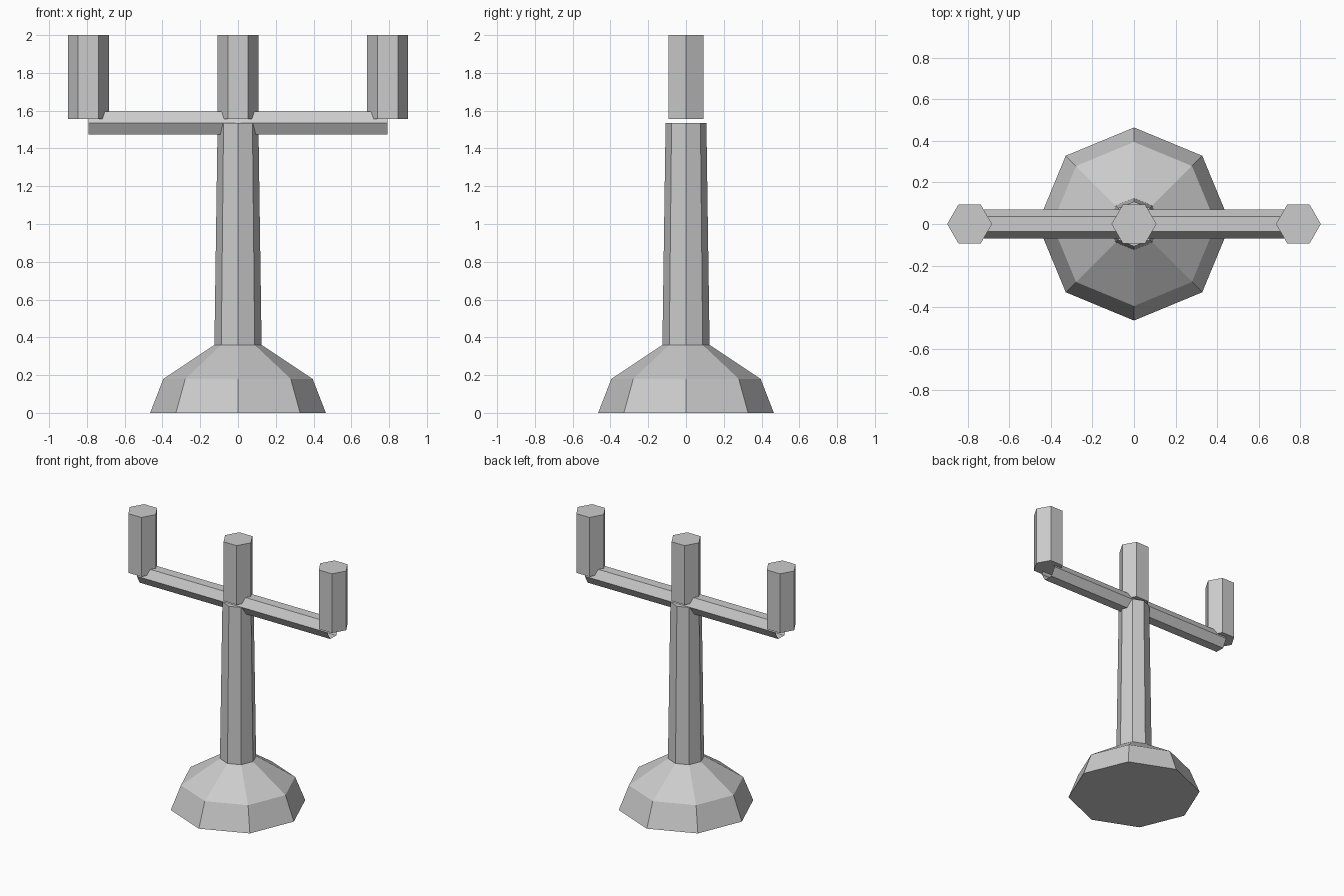
import bpy
import bmesh
from math import cos, sin, tau
from mathutils import Matrix

cube = bpy.data.objects.get("Cube")
if cube:
    bpy.data.objects.remove(cube, do_unlink=True)

GREY = (0.6, 0.6, 0.6, 1)
grey = bpy.data.materials.new("plain grey")
grey.use_nodes = True
grey.diffuse_color = GREY
grey.node_tree.nodes["Principled BSDF"].inputs["Base Color"].default_value = GREY


def lathe(name, sides, profile, bottom=True, top=True, matrix=Matrix()):
    """Flat-sided solid around z from (radius, z) pairs, first corner on +x."""
    bm = bmesh.new()
    rings = [[bm.verts.new((r * cos(tau * i / sides), r * sin(tau * i / sides), z))
              for i in range(sides)] for r, z in profile]
    for low, high in zip(rings, rings[1:]):
        for i in range(sides):
            j = (i + 1) % sides
            bm.faces.new((low[i], low[j], high[j], high[i]))
    if bottom:
        bm.faces.new(rings[0][::-1])
    if top:
        bm.faces.new(rings[-1])
    bm.transform(matrix)
    mesh = bpy.data.meshes.new(name)
    bm.to_mesh(mesh)
    bm.free()
    mesh.materials.append(grey)
    obj = bpy.data.objects.new(name, mesh)
    bpy.context.collection.objects.link(obj)
    return obj


ARM_REACH = 0.792
ARM_Z = 1.535

# Foot and tapering stem in one octagonal piece
lathe("base_and_stem", 8, [(0.465, 0), (0.395, 0.18), (0.125, 0.36), (0.108, ARM_Z)])

# Open-ended hexagonal cross arm, corners pointing front and back
lay_along_x = Matrix.Translation((0, 0, ARM_Z)) @ Matrix.Rotation(tau / 4, 4, "Y") \
    @ Matrix.Rotation(tau / 4, 4, "Z")
lathe("cross_arm", 6, [(0.071, -ARM_REACH), (0.071, ARM_REACH)],
      bottom=False, top=False, matrix=lay_along_x)

# Three upright hexagonal candles
for name, x in (("right_candle", -ARM_REACH), ("middle_candle", 0), ("left_candle", ARM_REACH)):
    lathe(name, 6, [(0.108, 1.555), (0.108, 2)], matrix=Matrix.Translation((x, 0, 0)))
